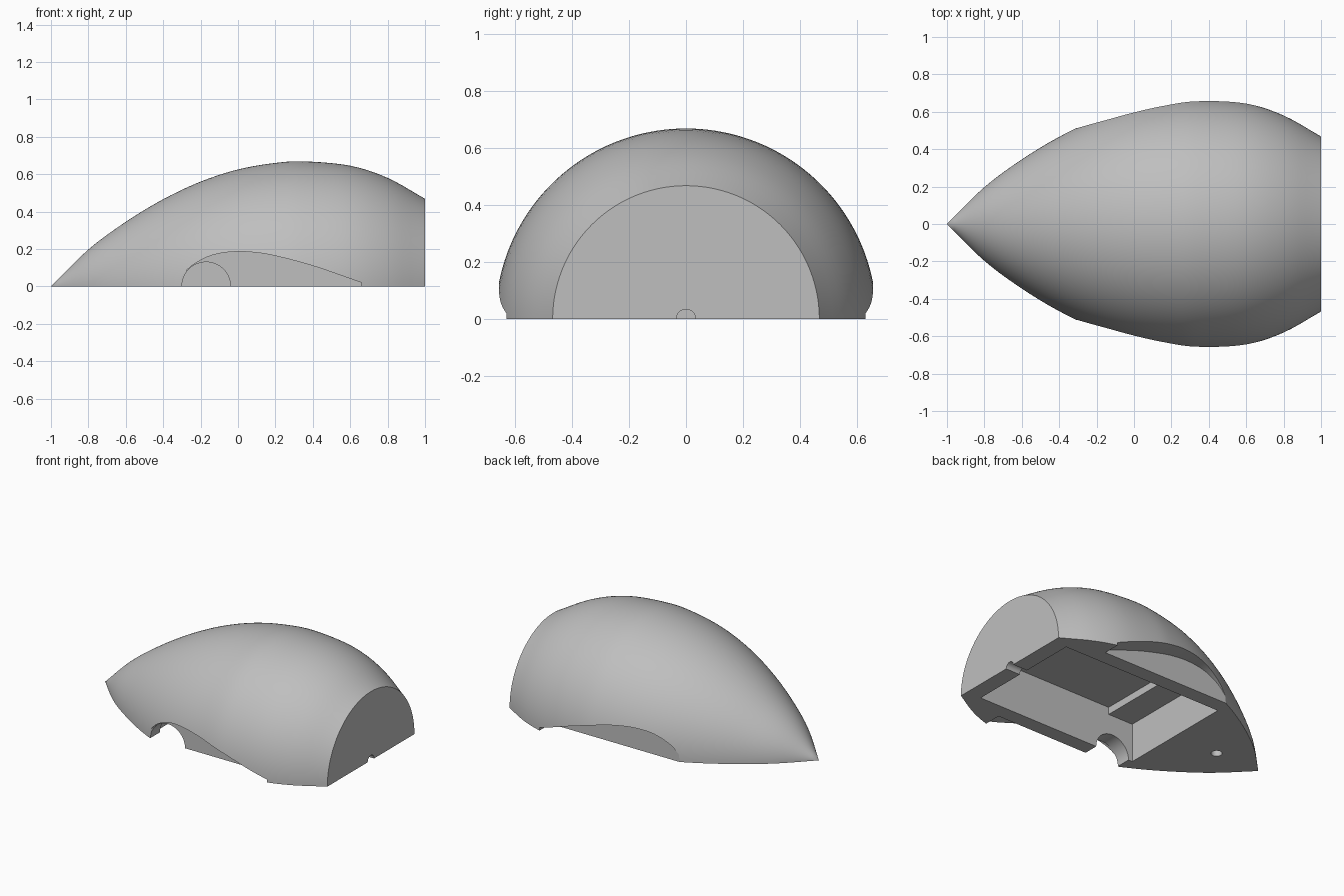
import bpy, bmesh, math
from mathutils import Vector, Matrix

if "Cube" in bpy.data.objects:
    bpy.data.objects.remove(bpy.data.objects["Cube"], do_unlink=True)

grey = bpy.data.materials.new("plain_grey")
grey.use_nodes = True
colour = (0.52, 0.52, 0.52, 1)
grey.diffuse_color = colour
grey.node_tree.nodes["Principled BSDF"].inputs["Base Color"].default_value = colour


def smooth_path(points, steps):
    """Catmull-Rom curve through 2D points."""
    p = [Vector(q) for q in points]
    p = [2 * p[0] - p[1]] + p + [2 * p[-1] - p[-2]]
    out = []
    for a, b, c, d in zip(p, p[1:], p[2:], p[3:]):
        for i in range(steps):
            t = i / steps
            out.append(0.5 * (2 * b + (c - a) * t + (2 * a - 5 * b + 4 * c - d) * t ** 2
                              + (3 * b - a - 3 * c + d) * t ** 3))
    return out + [p[-2]]


def make_object(name, bm):
    bmesh.ops.recalc_face_normals(bm, faces=bm.faces)
    mesh = bpy.data.meshes.new(name)
    bm.to_mesh(mesh)
    bm.free()
    mesh.materials.append(grey)
    obj = bpy.data.objects.new(name, mesh)
    bpy.context.collection.objects.link(obj)
    return obj


def box(name, low, high):
    bm = bmesh.new()
    low, high = Vector(low), Vector(high)
    size = Matrix.Diagonal((*(high - low), 1))
    bmesh.ops.create_cube(bm, size=1, matrix=Matrix.Translation((low + high) / 2) @ size)
    return make_object(name, bm)


def cylinder(name, centre, radius, depth, axis):
    bm = bmesh.new()
    turn = Vector(axis).to_track_quat('Z', 'Y').to_matrix().to_4x4()
    bmesh.ops.create_cone(bm, cap_ends=True, segments=64, radius1=radius, radius2=radius,
                          depth=depth, matrix=Matrix.Translation(centre) @ turn)
    return make_object(name, bm)


def side_recess(name, side):
    """Arched recess outline extruded outwards from the flat side wall."""
    arch = smooth_path([(-0.335, 0), (-0.315, 0.035), (-0.26, 0.1), (-0.18, 0.15), (-0.1, 0.176),
                        (0, 0.186), (0.1, 0.18), (0.2, 0.163), (0.4, 0.11), (0.66, 0.02)], 5)
    outline = [(-0.335, -0.1)] + [tuple(q) for q in arch] + [(0.66, -0.1)]
    bm = bmesh.new()
    face = bm.faces.new([bm.verts.new((x, side * 0.512, z)) for x, z in outline])
    ext = bmesh.ops.extrude_face_region(bm, geom=[face])
    moved = [v for v in ext["geom"] if isinstance(v, bmesh.types.BMVert)]
    bmesh.ops.translate(bm, verts=moved, vec=(0, side * 0.5, 0))
    return make_object(name, bm)


# Shell: half a turned body, closed underneath and at the blunt end
profile = smooth_path([(-1, 0), (-0.8, 0.197), (-0.6, 0.345), (-0.4, 0.466), (-0.2, 0.56),
                       (0, 0.625), (0.2, 0.66), (0.36, 0.668), (0.6, 0.645), (0.8, 0.58),
                       (1, 0.468)], 5)
bm = bmesh.new()
verts = [bm.verts.new((x, r, 0)) for x, r in profile]
edges = [bm.edges.new(pair) for pair in zip(verts, verts[1:])]
bmesh.ops.spin(bm, geom=verts + edges, cent=(0, 0, 0), axis=(1, 0, 0),
               angle=math.pi, steps=80, use_duplicate=False)
bmesh.ops.remove_doubles(bm, verts=bm.verts, dist=0.0001)
base = [v for v in bm.verts if abs(v.co.z) < 0.0001]
left = sorted([v for v in base if v.co.y > 0.0001], key=lambda v: v.co.x)
right = sorted([v for v in base if v.co.y < -0.0001], key=lambda v: -v.co.x)
tip = [v for v in base if abs(v.co.y) <= 0.0001]
bm.faces.new(tip + left + right)
rim = [v for v in bm.verts if v.co.x > 0.9999]
bm.faces.new(sorted(rim, key=lambda v: v.co.y))
shell = make_object("shell", bm)

# Hollows cut from the shell
cutters = [
    side_recess("left_recess", 1),
    side_recess("right_recess", -1),
    box("deep_cavity", (-0.14, -0.41, -0.1), (0.89, 0.41, 0.315)),
    box("shallow_cavity", (-0.33, -0.41, -0.1), (-0.1, 0.41, 0.265)),
    cylinder("side_opening", (-0.17, -0.6, 0), 0.13, 0.5, (0, 1, 0)),
    cylinder("end_slot", (0.95, 0, 0), 0.034, 0.3, (1, 0, 0)),
    cylinder("peg_hole", (-0.664, 0, 0), 0.034, 0.24, (0, 0, 1)),
]
bpy.ops.object.select_all(action='DESELECT')
bpy.context.view_layer.objects.active = shell
shell.select_set(True)
for cutter in cutters:
    cutter.hide_render = True
    mod = shell.modifiers.new(cutter.name, 'BOOLEAN')
    mod.operation = 'DIFFERENCE'
    mod.solver = 'EXACT'
    mod.object = cutter
    bpy.ops.object.modifier_apply(modifier=mod.name)
    bpy.data.objects.remove(cutter, do_unlink=True)

bpy.ops.object.shade_smooth_by_angle(angle=math.radians(25))
